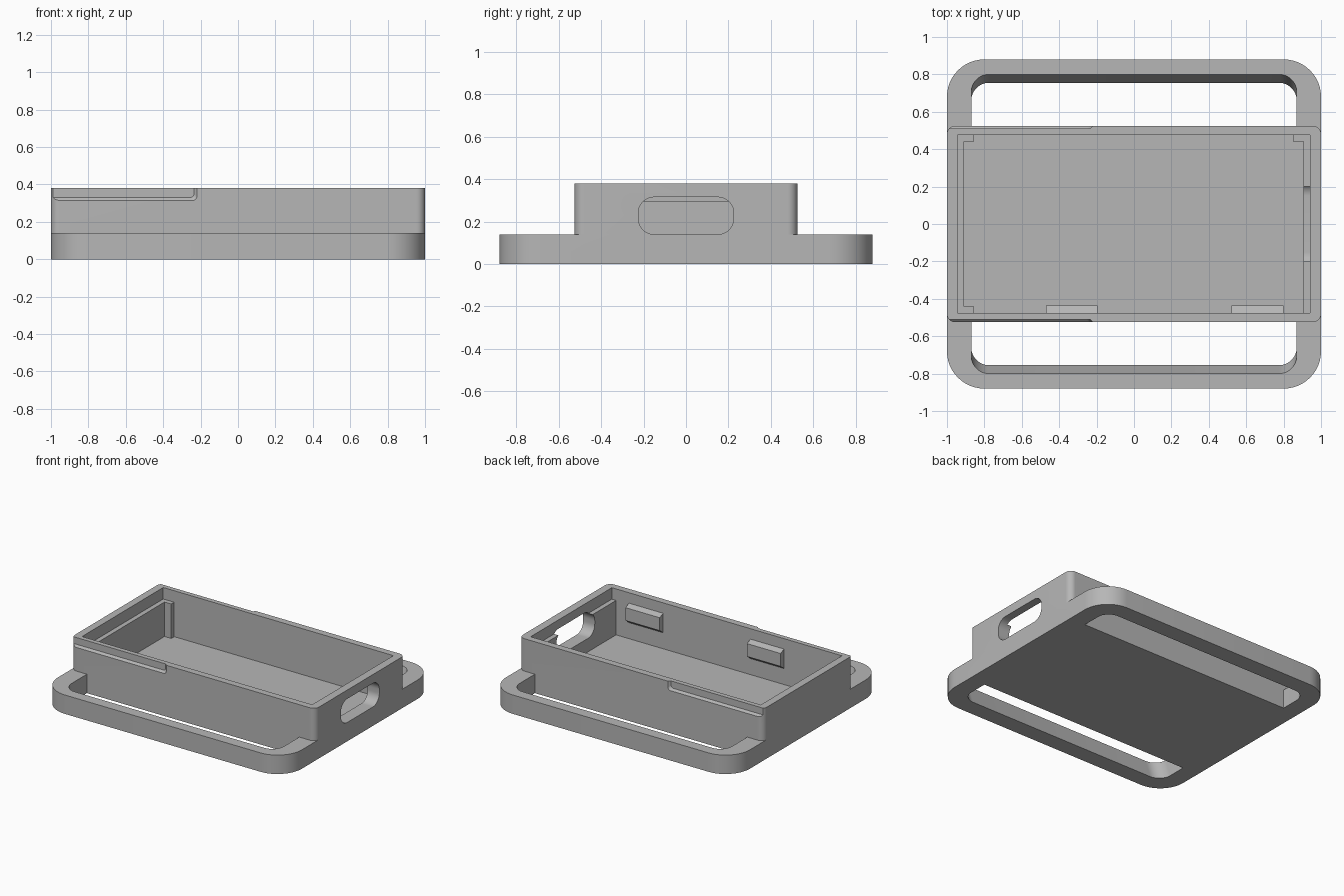
import bpy, bmesh, math

cube = bpy.data.objects.get("Cube")
if cube:
    bpy.data.objects.remove(cube, do_unlink=True)

grey = bpy.data.materials.new("plain grey")
grey.use_nodes = True
grey.diffuse_color = (0.47, 0.47, 0.47, 1)
grey.node_tree.nodes["Principled BSDF"].inputs["Base Color"].default_value = grey.diffuse_color


def loft(name, bottom, top):
    """Solid between two matching loops of points."""
    bm = bmesh.new()
    a = [bm.verts.new(p) for p in bottom]
    b = [bm.verts.new(p) for p in top]
    bm.faces.new(a)
    bm.faces.new(b)
    n = len(a)
    for i in range(n):
        j = (i + 1) % n
        bm.faces.new((a[i], a[j], b[j], b[i]))
    bmesh.ops.recalc_face_normals(bm, faces=bm.faces)
    mesh = bpy.data.meshes.new(name)
    bm.to_mesh(mesh)
    bm.free()
    mesh.materials.append(grey)
    ob = bpy.data.objects.new(name, mesh)
    bpy.context.collection.objects.link(ob)
    return ob


def outline(u0, u1, v0, v1, radii, steps=12):
    """Rectangle with one radius per corner, counter-clockwise from low u, low v."""
    corners = [(u0, v0, 1, 1), (u1, v0, -1, 1), (u1, v1, -1, -1), (u0, v1, 1, -1)]
    pts = []
    for k, ((u, v, su, sv), r) in enumerate(zip(corners, radii)):
        if r == 0:
            pts.append((u, v))
            continue
        for i in range(steps + 1):
            a = math.pi * (1 + k / 2 + i / steps / 2)
            pts.append((u + su * r + r * math.cos(a), v + sv * r + r * math.sin(a)))
    return pts


def slab(name, x0, x1, y0, y1, z0, z1, r=0):
    pts = outline(x0, x1, y0, y1, [r] * 4)
    return loft(name, [(x, y, z0) for x, y in pts], [(x, y, z1) for x, y in pts])


def boolean(target, tool, operation="DIFFERENCE", keep=False):
    mod = target.modifiers.new("cut", "BOOLEAN")
    mod.operation = operation
    mod.solver = "EXACT"
    mod.object = tool
    bpy.context.view_layer.objects.active = target
    bpy.ops.object.modifier_apply(modifier=mod.name)
    if not keep:
        bpy.data.objects.remove(tool, do_unlink=True)


# Base plate with a strap slot on each long side, its outer wall leaning out
case = slab("case", -1, 1, -0.88, 0.88, 0, 0.14, 0.2)
for s in (-1, 1):
    def slot_loop(z):
        edge = 0.755 + 0.045 * z / 0.14
        pts = outline(-0.87, 0.87, 0.5, edge, (0, 0, 0.095, 0.095))
        return [(x, s * y, z) for x, y in pts]
    boolean(case, loft("slot_cutter", slot_loop(-0.14), slot_loop(0.28)))

# Box walls, then the hollow inside
boolean(case, slab("box", -1, 1, -0.525, 0.525, 0, 0.38, 0.045), "UNION")
boolean(case, slab("cavity_cutter", -0.945, 0.94, -0.475, 0.475, 0.04, 0.6))

# Shallow finger recesses with sloping borders on both long walls
for s in (-1, 1):
    def recess_loop(y, x, z):
        return [(px, s * y, pz) for px, pz in outline(-1.2, x, z, 0.5, (0, 0.02, 0, 0))]
    boolean(case, loft("recess_cutter", recess_loop(0.51, -0.235, 0.33),
                       recess_loop(0.54, -0.205, 0.30)))

# Ledges inside the two end walls
ledges = [
    slab("right_end_ledge", -0.95, -0.91, -0.48, 0.48, 0.03, 0.295),
    slab("left_end_ledge", 0.905, 0.945, -0.48, 0.48, 0.03, 0.295),
]
for i, (x0, x1, y0, y1) in enumerate([(-0.92, -0.855, 0.44, 0.48),
                                      (-0.92, -0.855, -0.48, -0.44),
                                      (0.85, 0.915, 0.44, 0.48)]):
    ledges.append(slab(f"corner_tab_{i + 1}", x0, x1, y0, y1, 0.03, 0.295))

# Rounded port opening through the left end wall and its ledge
port = outline(-0.225, 0.225, 0.14, 0.315, [0.075] * 4)
cutter = loft("port_cutter", [(0.8, y, z) for y, z in port], [(1.2, y, z) for y, z in port])
boolean(case, cutter, keep=True)
boolean(ledges[1], cutter)

# Snap clips on the inside of the front wall
clips = []
profile = [(-0.48, 0.305), (-0.435, 0.285), (-0.435, 0.19), (-0.48, 0.155)]
for name, x0, x1 in (("right_clip", -0.47, -0.195), ("left_clip", 0.52, 0.8)):
    clips.append(loft(name, [(x0, y, z) for y, z in profile],
                      [(x1, y, z) for y, z in profile]))

# Smooth the rounded corners and keep the edges crisp
bpy.ops.object.select_all(action="DESELECT")
for ob in [case] + ledges + clips:
    ob.select_set(True)
bpy.context.view_layer.objects.active = case
bpy.ops.object.shade_smooth_by_angle(angle=math.radians(25))
